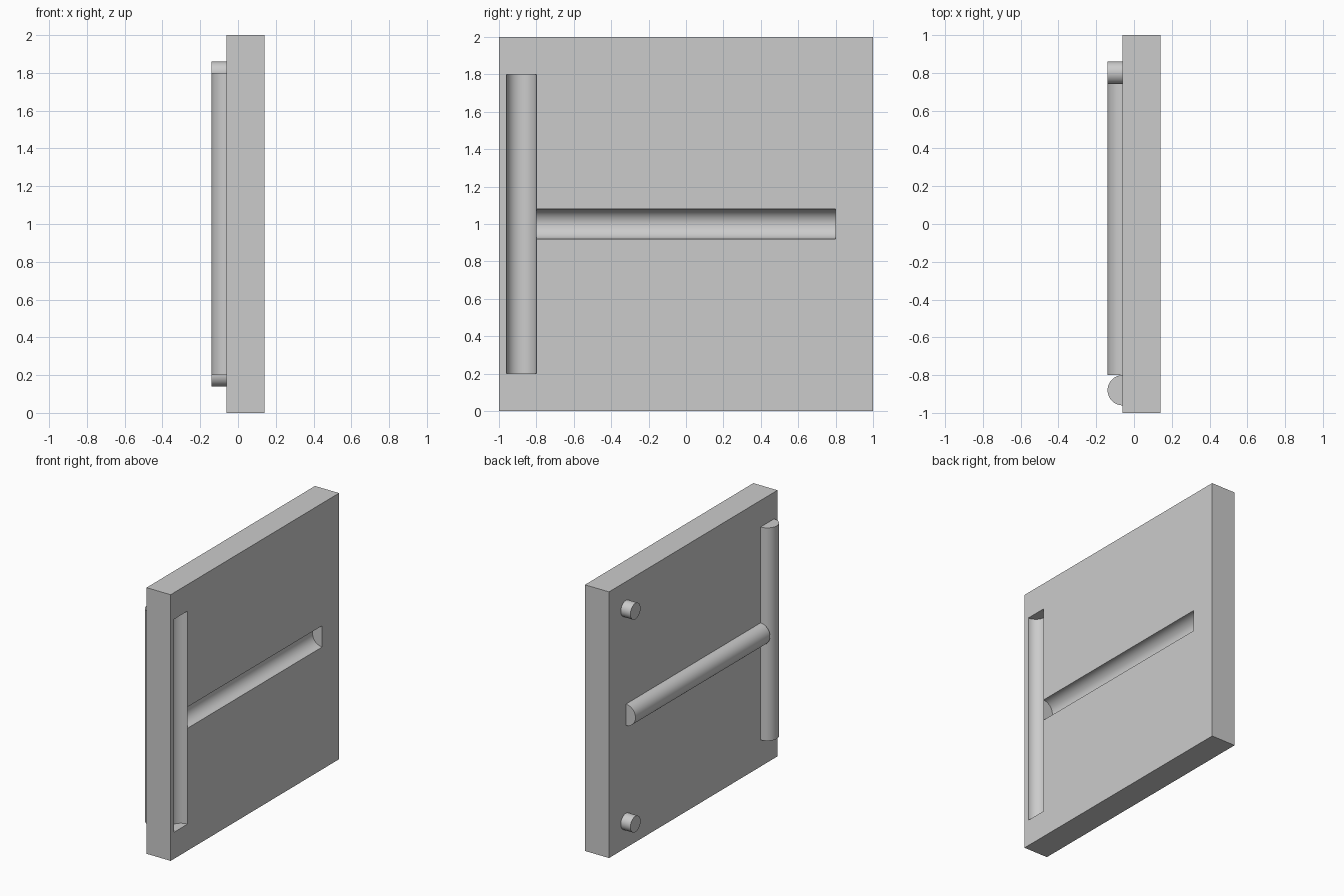
import bpy
import bmesh
import math
from mathutils import Matrix, Vector

cube = bpy.data.objects.get("Cube")
if cube:
    bpy.data.objects.remove(cube, do_unlink=True)

grey = bpy.data.materials.new("light grey")
grey.use_nodes = True
colour = (0.6, 0.6, 0.6, 1)
grey.diffuse_color = colour
grey.node_tree.nodes["Principled BSDF"].inputs["Base Color"].default_value = colour

BACK, FACE = -0.06, 0.14    # x of the two broad panel faces
R = 0.08                    # ridge and groove radius


def finish(bm, name):
    bmesh.ops.recalc_face_normals(bm, faces=bm.faces)
    mesh = bpy.data.meshes.new(name)
    bm.to_mesh(mesh)
    bm.free()
    mesh.materials.append(grey)
    obj = bpy.data.objects.new(name, mesh)
    bpy.context.collection.objects.link(obj)
    return obj


def smooth(obj):
    bpy.ops.object.select_all(action="DESELECT")
    obj.select_set(True)
    bpy.context.view_layer.objects.active = obj
    bpy.ops.object.shade_smooth_by_angle(angle=math.radians(30))


def rod(name, start, end, radius, half=False):
    """Cylinder between two points, optionally only its -x half."""
    start, end = Vector(start), Vector(end)
    axis = end - start
    bm = bmesh.new()
    turn = axis.to_track_quat("Z", "Y").to_matrix().to_4x4()
    bmesh.ops.create_cone(bm, cap_ends=True, segments=64, radius1=radius,
                          radius2=radius, depth=axis.length,
                          matrix=Matrix.Translation((start + end) / 2) @ turn)
    if half:
        bmesh.ops.bisect_plane(bm, geom=bm.verts[:] + bm.edges[:] + bm.faces[:],
                               plane_co=start, plane_no=(1, 0, 0), clear_outer=True)
        bmesh.ops.holes_fill(bm, edges=[e for e in bm.edges if e.is_boundary])
    return finish(bm, name)


# Square panel
bm = bmesh.new()
bmesh.ops.create_cube(bm, size=1, matrix=Matrix.Translation(((BACK + FACE) / 2, 0, 1))
                      @ Matrix.Diagonal((FACE - BACK, 2, 2, 1)))
panel = finish(bm, "panel")

# Upright and crossbar: a raised ridge on one face, a matching groove in the other
bars = {"upright": ((-0.88, 0.2), (-0.88, 1.8)),
        "crossbar": ((-0.799, 1), (0.8, 1))}
for name, (a, b) in bars.items():
    smooth(rod(name + "_ridge", (BACK, *a), (BACK, *b), R, half=True))
    cutter = rod(name + "_cutter", (FACE, *a), (FACE, *b), R)
    cutter.hide_render = True
    cut = panel.modifiers.new(name + "_groove", "BOOLEAN")
    cut.operation = "DIFFERENCE"
    cut.solver = "EXACT"
    cut.object = cutter
    bpy.context.view_layer.objects.active = panel
    bpy.ops.object.modifier_apply(modifier=cut.name)
    bpy.data.objects.remove(cutter, do_unlink=True)
smooth(panel)

# Two round pegs
for name, z in (("lower_peg", 0.2), ("upper_peg", 1.8)):
    smooth(rod(name, (BACK, 0.8, z), (BACK - R, 0.8, z), 0.06))
